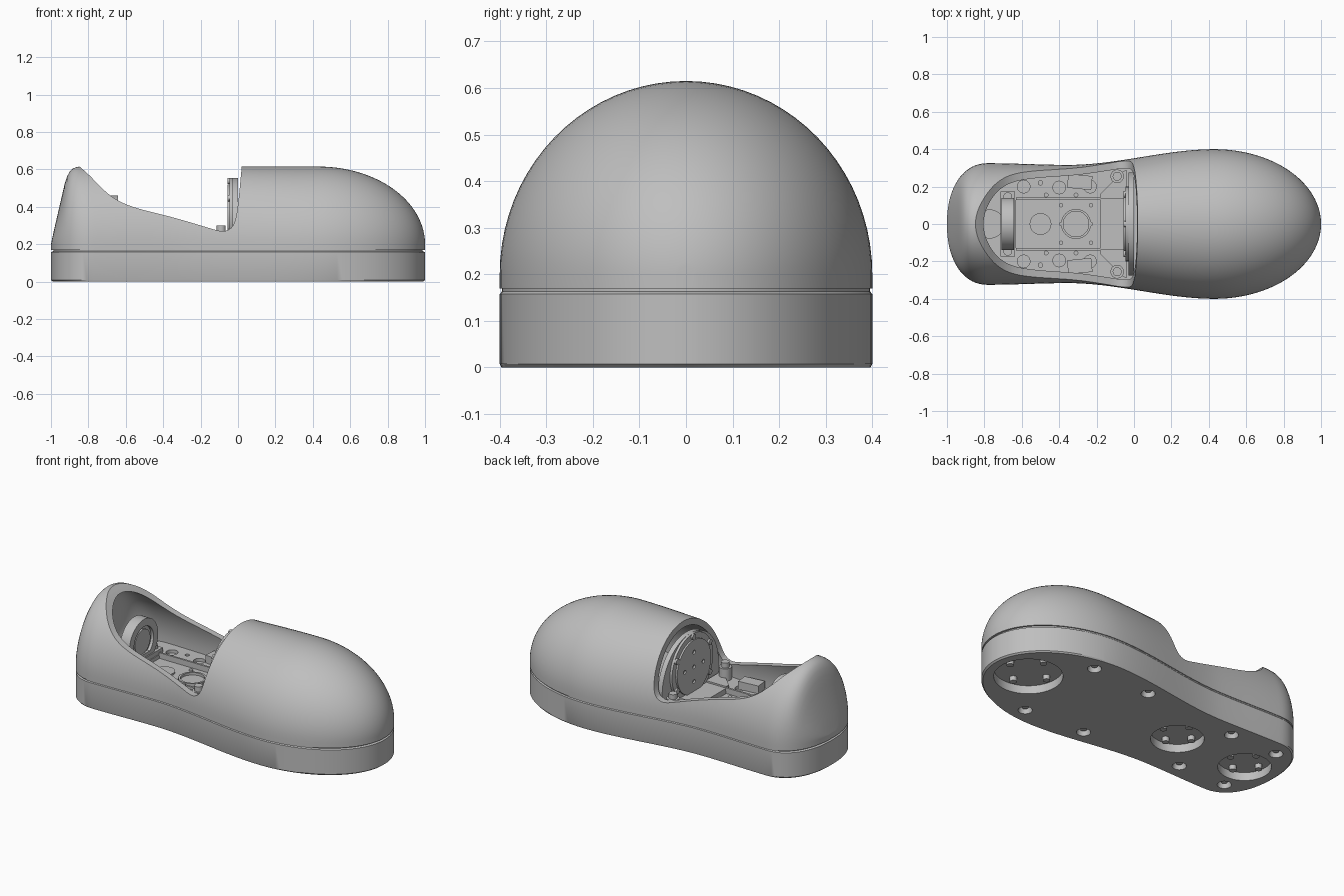
import bpy, bmesh, math
from math import pi, cos, sin, sqrt

cube = bpy.data.objects.get("Cube")
if cube:
    bpy.data.objects.remove(cube)

grey = bpy.data.materials.new("plain grey")
grey.use_nodes = True
grey.diffuse_color = (0.52, 0.52, 0.52, 1)
grey.node_tree.nodes["Principled BSDF"].inputs["Base Color"].default_value = grey.diffuse_color


def finish(obj, name):
    obj.name = name
    obj.data.materials.clear()
    obj.data.materials.append(grey)
    return obj


def from_bmesh(name, bm):
    bmesh.ops.recalc_face_normals(bm, faces=bm.faces)
    me = bpy.data.meshes.new(name)
    bm.to_mesh(me)
    bm.free()
    obj = bpy.data.objects.new(name, me)
    bpy.context.collection.objects.link(obj)
    return finish(obj, name)


def loft(name, rings):
    """Bridge closed rings of equal length and cap both ends."""
    bm = bmesh.new()
    vs = [[bm.verts.new(p) for p in ring] for ring in rings]
    n = len(vs[0])
    for a, b in zip(vs, vs[1:]):
        for i in range(n):
            bm.faces.new((a[i], a[(i + 1) % n], b[(i + 1) % n], b[i]))
    bm.faces.new(vs[0])
    bm.faces.new(vs[-1])
    return from_bmesh(name, bm)


def cyl(name, r, depth, loc, axis="z", r2=None, sides=32):
    rot = (0, pi / 2, 0) if axis == "x" else (0, 0, 0)
    bpy.ops.mesh.primitive_cone_add(vertices=sides, radius1=r, radius2=r if r2 is None else r2,
                                    depth=depth, location=loc, rotation=rot)
    return finish(bpy.context.object, name)


def box(name, size, loc, turn=0):
    bpy.ops.mesh.primitive_cube_add(size=1, location=loc, rotation=(0, 0, turn))
    obj = finish(bpy.context.object, name)
    obj.scale = size
    return obj


def cut(target, *cutters):
    bpy.context.view_layer.update()
    for c in cutters:
        mod = target.modifiers.new("cut", "BOOLEAN")
        mod.operation, mod.solver, mod.object = "DIFFERENCE", "EXACT", c
        bpy.context.view_layer.objects.active = target
        bpy.ops.object.modifier_apply(modifier=mod.name)
        bpy.data.objects.remove(c)


# Foot outline and crown height along the length
def half_width(x):
    if x > 0.43:
        return 0.4 * sqrt(1 - ((x - 0.43) / 0.57) ** 2)
    if x < -0.78:
        return 0.325 * (1 - ((-0.78 - x) / 0.22) ** 2.2) ** (1 / 2.2)
    a, b, wa, wb = (-0.35, 0.43, 0.316, 0.4) if x > -0.35 else (-0.78, -0.35, 0.325, 0.316)
    t = (x - a) / (b - a)
    return wa + (wb - wa) * t * t * (3 - 2 * t)


HEEL = [(-1, 0.2), (-0.985, 0.27), (-0.955, 0.4), (-0.925, 0.53), (-0.91, 0.573),
        (-0.895, 0.595), (-0.875, 0.61), (-0.85, 0.615)]


def crown(x):
    """Crown height above the widest line at z = 0.2."""
    if x > 0.43:
        return 0.415 * sqrt(1 - ((x - 0.43) / 0.57) ** 2)
    for (xa, za), (xb, zb) in zip(HEEL, HEEL[1:]):
        if x < xb:
            return za + (zb - za) * (x - xa) / (xb - xa) - 0.2
    return 0.415


xs = [-0.9995 * cos(pi * i / 90) for i in range(91)]


def dome(name, sx, sy, sz, bottom):
    rings = []
    for x in xs:
        w, h = half_width(x) * sy, crown(x) * sz
        arc = [(x * sx, w * cos(pi * k / 40), 0.2 + h * sin(pi * k / 40)) for k in range(41)]
        rings.append(arc + [(x * sx, -w, bottom), (x * sx, w, bottom)])
    return loft(name, rings)


def outline(z, s):
    pts = [(x, half_width(x)) for x in xs]
    pts += [(x, -w) for x, w in reversed(pts)]
    return [(x * s, y * s, z) for x, y in pts]


# Upper shell, hollowed, with the ankle opening cut through from the side
shell = dome("upper_shell", 1, 1, 1, 0.17)
cut(shell, dome("hollow", 0.965, 0.885, 0.91, 0.1))
path = [(-0.85, 0.617), (-0.8, 0.575), (-0.72, 0.49), (-0.65, 0.435), (-0.55, 0.393),
        (-0.35, 0.345), (-0.15, 0.285), (-0.1, 0.27), (-0.06, 0.27), (-0.02, 0.3),
        (0, 0.4), (0.02, 0.615)]
for _ in range(2):
    soft = [path[0]]
    for (ax, az), (bx, bz) in zip(path, path[1:]):
        soft += [(ax * 0.75 + bx * 0.25, az * 0.75 + bz * 0.25),
                 (ax * 0.25 + bx * 0.75, az * 0.25 + bz * 0.75)]
    path = soft + [path[-1]]
path += [(0.03, 0.8), (-0.85, 0.8)]
cut(shell, loft("opening", [[(x, y, z) for x, z in path] for y in (-0.6, 0.6)]))

# Sole with chamfered rims and a narrow seam under the shell
sole = loft("sole", [outline(z, s) for z, s in
                     ((0, 0.99), (0.008, 1), (0.158, 1), (0.163, 0.988), (0.17, 0.988))])
pockets = [(0.755, 0.19), (-0.31, 0.147), (-0.79, 0.147)]
cut(sole, *[cyl("pocket", r, 0.1, (x, 0, 0), sides=48) for x, r in pockets])
for x, r in pockets:
    for k in range(4):
        px, py = x + 0.68 * r * cos(k * pi / 2), 0.68 * r * sin(k * pi / 2)
        cyl("pocket_screw", 0.02, 0.03, (px, py, 0.037), sides=20)
spots = [(x, s * y) for x, y in ((0.53, 0.295), (0.13, 0.275), (-0.51, 0.222), (-0.83, 0.22))
         for s in (-1, 1)]
cut(sole, *[cyl("sink", 0.044, 0.06, (x, y, 0.01), r2=0.03) for x, y in spots])
for x, y in spots:
    cyl("sole_screw", 0.018, 0.025, (x, y, 0.03), sides=20)

# Inner deck with a rectangular recess and drilled holes
deck = loft("inner_deck", [outline(z, 0.88) for z in (0.16, 0.195)])
cutters = [box("recess", (0.45, 0.27, 0.1), (-0.405, 0, 0.222)),
           cyl("hole", 0.075, 0.1, (-0.77, 0, 0.222))]
for s in (-1, 1):
    for x, y, r in ((-0.59, 0.2, 0.034), (-0.4, 0.195, 0.034), (-0.235, 0.2, 0.034),
                    (-0.5, 0.22, 0.012), (-0.33, 0.215, 0.012), (-0.47, 0.155, 0.01),
                    (-0.31, 0.155, 0.01)):
        cutters.append(cyl("hole", r, 0.1, (x, s * y, 0.225), sides=20))
cut(deck, *cutters)

# Sensors and small screws in the recess
cyl("round_sensor", 0.058, 0.02, (-0.5, 0, 0.172))
ring = cyl("sensor_ring", 0.08, 0.03, (-0.31, 0, 0.175))
cut(ring, cyl("bore", 0.068, 0.04, (-0.31, 0, 0.195)))
for x in (-0.39, -0.23):
    for y in (-0.1, 0, 0.1):
        cyl("recess_screw", 0.011, 0.015, (x, y, 0.175), sides=16)

# Frame rails, wedge blocks, gussets and corner bolts on both sides
for s in (-1, 1):
    box("recess_rail", (0.45, 0.012, 0.02), (-0.405, s * 0.135, 0.2))
    box("wedge_block", (0.13, 0.075, 0.05), (-0.29, s * 0.225, 0.218), -s * 0.1)
    gusset = [(-0.18, 0.135), (-0.04, 0.135), (-0.04, 0.29), (-0.06, 0.28), (-0.18, 0.16)]
    loft("gusset", [[(x, s * y, z) for x, y in gusset] for z in (0.19, 0.215)])
    cyl("bolt_boss", 0.036, 0.08, (-0.09, s * 0.255, 0.23))
    cyl("corner_bolt", 0.024, 0.03, (-0.09, s * 0.255, 0.285), sides=20)
box("gusset_floor", (0.14, 0.27, 0.02), (-0.11, 0, 0.195))

# Front bulkhead with a round flange, cap and bolts
cyl("bulkhead_arch", 0.275, 0.03, (-0.015, 0, 0.28), "x", sides=64)
box("bulkhead_base", (0.03, 0.55, 0.1), (-0.015, 0, 0.23))
cyl("front_flange", 0.2, 0.03, (-0.03, 0, 0.355), "x", sides=48)
cap = cyl("front_cap", 0.165, 0.015, (-0.048, 0, 0.355), "x", sides=48)
holes = [(0, 0)] + [(0.09 * cos(k * pi / 2), 0.09 * sin(k * pi / 2)) for k in range(4)]
cut(cap, *[cyl("hole", 0.012, 0.02, (-0.055, y, 0.355 + z), "x", sides=16) for y, z in holes])
for k in range(6):
    a = pi / 6 + k * pi / 3
    cyl("flange_bolt", 0.017, 0.02, (-0.047, 0.183 * cos(a), 0.355 + 0.183 * sin(a)), "x", sides=16)

# Rear bearing on a flat foot
rear = cyl("rear_bearing", 0.14, 0.065, (-0.675, 0, 0.32), "x", sides=48)
cut(rear, cyl("bore", 0.095, 0.05, (-0.635, 0, 0.32), "x", sides=48))
cyl("bearing_core", 0.075, 0.04, (-0.67, 0, 0.32), "x")
box("bearing_neck", (0.065, 0.2, 0.06), (-0.675, 0, 0.215))
box("bearing_foot", (0.08, 0.35, 0.03), (-0.675, 0, 0.208))
for s in (-1, 1):
    cyl("foot_bolt", 0.024, 0.025, (-0.675, s * 0.145, 0.232), sides=20)

# Smooth shading with sharp edges kept
bpy.ops.object.select_all(action="DESELECT")
for obj in bpy.context.scene.objects:
    if obj.type == "MESH" and grey.name in obj.data.materials:
        obj.select_set(True)
        bpy.context.view_layer.objects.active = obj
bpy.ops.object.shade_smooth_by_angle(angle=math.radians(30))
